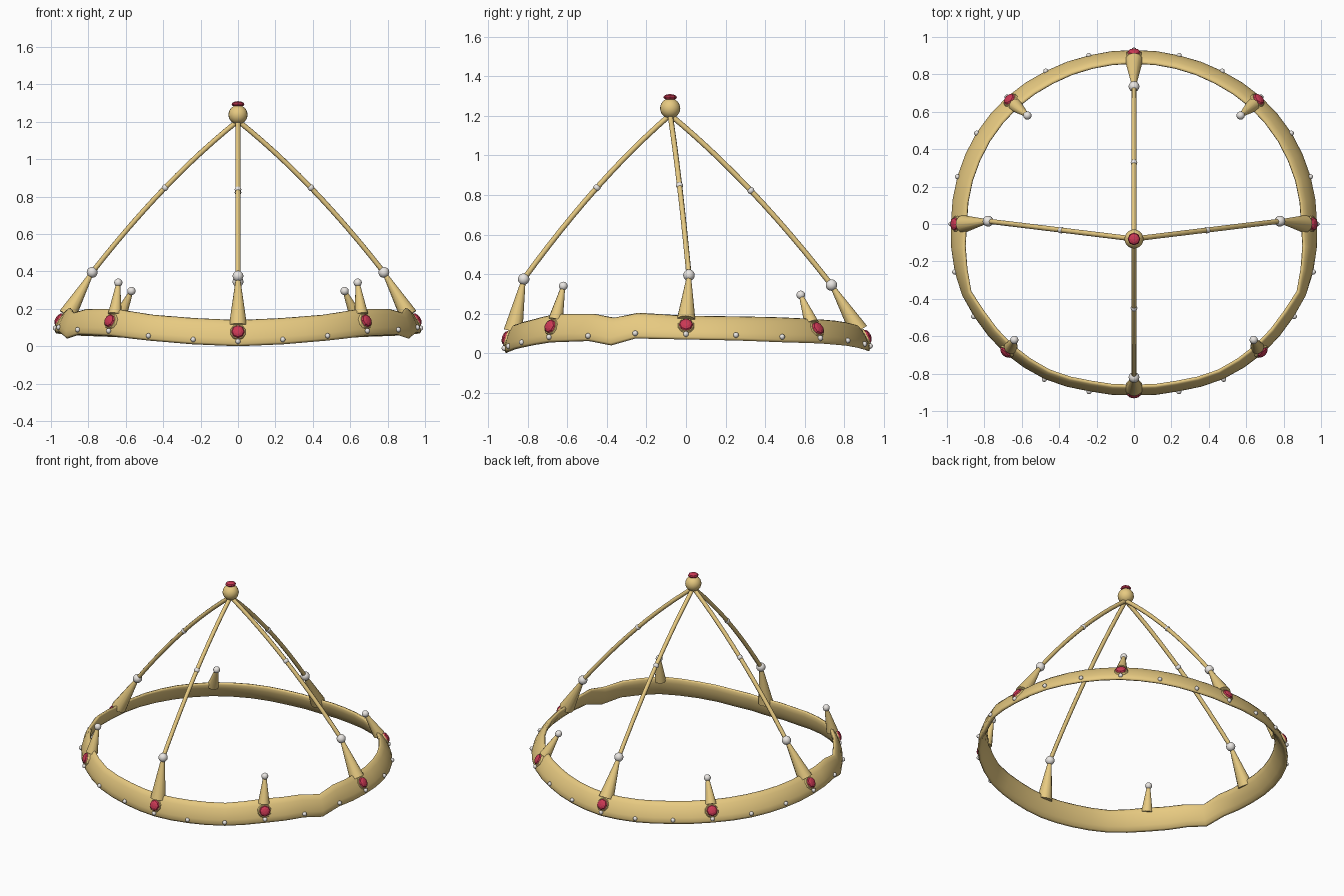
import bpy, bmesh, math
from mathutils import Vector, Matrix

if "Cube" in bpy.data.objects:
    bpy.data.objects.remove(bpy.data.objects["Cube"])


def material(name, rgb):
    m = bpy.data.materials.new(name)
    m.diffuse_color = (*rgb, 1)
    m.use_nodes = True
    m.node_tree.nodes["Principled BSDF"].inputs["Base Color"].default_value = m.diffuse_color
    return m


GOLD = material("gold", (0.80, 0.59, 0.22))
RED = material("red_gem", (0.60, 0.04, 0.09))
PEARL = material("pearl", (0.82, 0.79, 0.76))


def finish(bm, name, mat, smooth=True):
    bmesh.ops.recalc_face_normals(bm, faces=bm.faces)
    me = bpy.data.meshes.new(name)
    bm.to_mesh(me)
    bm.free()
    me.materials.append(mat)
    for p in me.polygons:
        p.use_smooth = smooth
    ob = bpy.data.objects.new(name, me)
    bpy.context.collection.objects.link(ob)
    return ob


def frame(pos, direction, scale=(1, 1, 1)):
    rot = Vector(direction).to_track_quat('Z', 'Y').to_matrix().to_4x4()
    return Matrix.Translation(pos) @ rot @ Matrix.Diagonal((*scale, 1))


def ball(bm, pos, r, seg=12, rings=8):
    bmesh.ops.create_uvsphere(bm, u_segments=seg, v_segments=rings, radius=r,
                              matrix=Matrix.Translation(pos))


def cone(bm, a, b, r1, r2, seg=12):
    a, b = Vector(a), Vector(b)
    bmesh.ops.create_cone(bm, cap_ends=True, segments=seg, radius1=r1, radius2=r2,
                          depth=(b - a).length, matrix=frame((a + b) / 2, b - a))


def gem(bm, pos, direction, r=0.036, depth=0.018):
    bmesh.ops.create_uvsphere(bm, u_segments=8, v_segments=6, radius=1,
                              matrix=frame(pos, direction, (r, r, depth)))


# Band outline by angle: centre radius, inward lean, bottom z, top z (mirrored in x)
KEYS = [(-90, .887, .045, .00, .14), (-75, .897, .045, .01, .15),
        (-60, .928, .045, .03, .168), (-45, .946, .05, .055, .20),
        (-30, .957, .05, .062, .20), (-22.5, .968, .04, .04, .18),
        (-15, .957, .06, .075, .205), (0, .936, .08, .07, .19),
        (15, .935, .08, .065, .187), (30, .930, .08, .056, .183),
        (45, .920, .075, .05, .175), (60, .905, .07, .038, .165),
        (75, .896, .065, .02, .15), (90, .893, .065, .01, .14)]
THICK = 0.02


def section(deg):
    """Centre, half axis pointing up and outward normal of the band at an angle."""
    a = (deg + 180) % 360 - 180
    if abs(a) > 90:
        a = math.copysign(180, a) - a
    for k0, k1 in zip(KEYS, KEYS[1:]):
        if a <= k1[0]:
            t = (a - k0[0]) / (k1[0] - k0[0])
            r, lean, lo, hi = [p + (q - p) * t for p, q in zip(k0[1:], k1[1:])]
            break
    out = Vector((math.cos(math.radians(deg)), math.sin(math.radians(deg)), 0))
    up = Vector((0, 0, 1))
    h = hi - lo
    return (out * r + up * (lo + hi) / 2, (up * h - out * lean) / 2,
            (out * h + up * lean).normalized())


# Band: flattened oval section swept round the head
bm = bmesh.new()
rings = []
for i in range(48):
    c, ax, n = section(i * 7.5)
    rings.append([bm.verts.new(c + ax * math.sin(t) + n * THICK * math.cos(t))
                  for t in [j * math.tau / 12 for j in range(12)]])
for i in range(48):
    p, q = rings[i], rings[(i + 1) % 48]
    for j in range(12):
        k = (j + 1) % 12
        bm.faces.new((p[j], q[j], q[k], p[k]))
finish(bm, "band", GOLD)

# Small beads along the lower edge of the band
bm = bmesh.new()
for i in range(24):
    c, ax, n = section(i * 15)
    ball(bm, c - ax * 0.7 + n * 0.016, 0.014, 10, 6)
finish(bm, "band_beads", PEARL)

# Gems in settings, spikes and spike pearls
TIPS = {0: (.78, .015, .395), 45: (.57, .58, .295), 90: (0, .735, .345),
        135: (-.57, .58, .295), 180: (-.78, .015, .395), 225: (-.64, -.62, .34),
        270: (0, -.82, .375), 315: (.64, -.62, .34)}
gems, settings, spikes, pearls = [bmesh.new() for _ in range(4)]
for deg, tip in TIPS.items():
    main = deg % 90 == 0
    c, ax, n = section(deg)
    cone(settings, c + n * 0.008, c + n * 0.026, 0.047, 0.040, 10)
    gem(gems, c + n * 0.026, n)
    cone(spikes, c + ax * 0.6, tip, 0.048 if main else 0.037, 0.010)
    ball(pearls, tip, 0.029 if main else 0.022, 16, 10)
finish(gems, "band_gems", RED, False)
finish(settings, "gem_settings", GOLD, False)
spike_ob = finish(spikes, "spikes", GOLD)
finish(pearls, "spike_pearls", PEARL)

# Four arches rising to the orb, each with a bead halfway
TOP = Vector((0, -0.08, 1.205))
beads = bmesh.new()
for name, deg in (("right", 0), ("back", 90), ("left", 180), ("front", 270)):
    a = Vector(TIPS[deg])
    ctrl = (a + TOP) / 2 + Vector((0, 0, 0.095))
    cu = bpy.data.curves.new(name + "_arch", 'CURVE')
    cu.dimensions = '3D'
    cu.bevel_depth = 0.0135
    cu.bevel_resolution = 2
    cu.use_fill_caps = True
    sp = cu.splines.new('POLY')
    sp.points.add(12)
    for i, pt in enumerate(sp.points):
        t = i / 12
        pt.co = (*(a * (1 - t) ** 2 + ctrl * 2 * t * (1 - t) + TOP * t * t), 1)
    cu.materials.append(GOLD)
    sp.use_smooth = True
    bpy.context.collection.objects.link(bpy.data.objects.new(name + "_arch", cu))
    ball(beads, (a + TOP) / 4 + ctrl / 2, 0.018)
finish(beads, "arch_beads", PEARL)

# Orb and its crowning gem
bm = bmesh.new()
ball(bm, (0, -0.08, 1.238), 0.051, 20, 12)
finish(bm, "orb", GOLD)
bm = bmesh.new()
gem(bm, (0, -0.08, 1.294), (0, 0, 1), 0.034, 0.016)
finish(bm, "orb_gem", RED, False)

# Keep the spike rims sharp
bpy.context.view_layer.objects.active = spike_ob
spike_ob.select_set(True)
bpy.ops.object.shade_smooth_by_angle(angle=math.radians(40))
